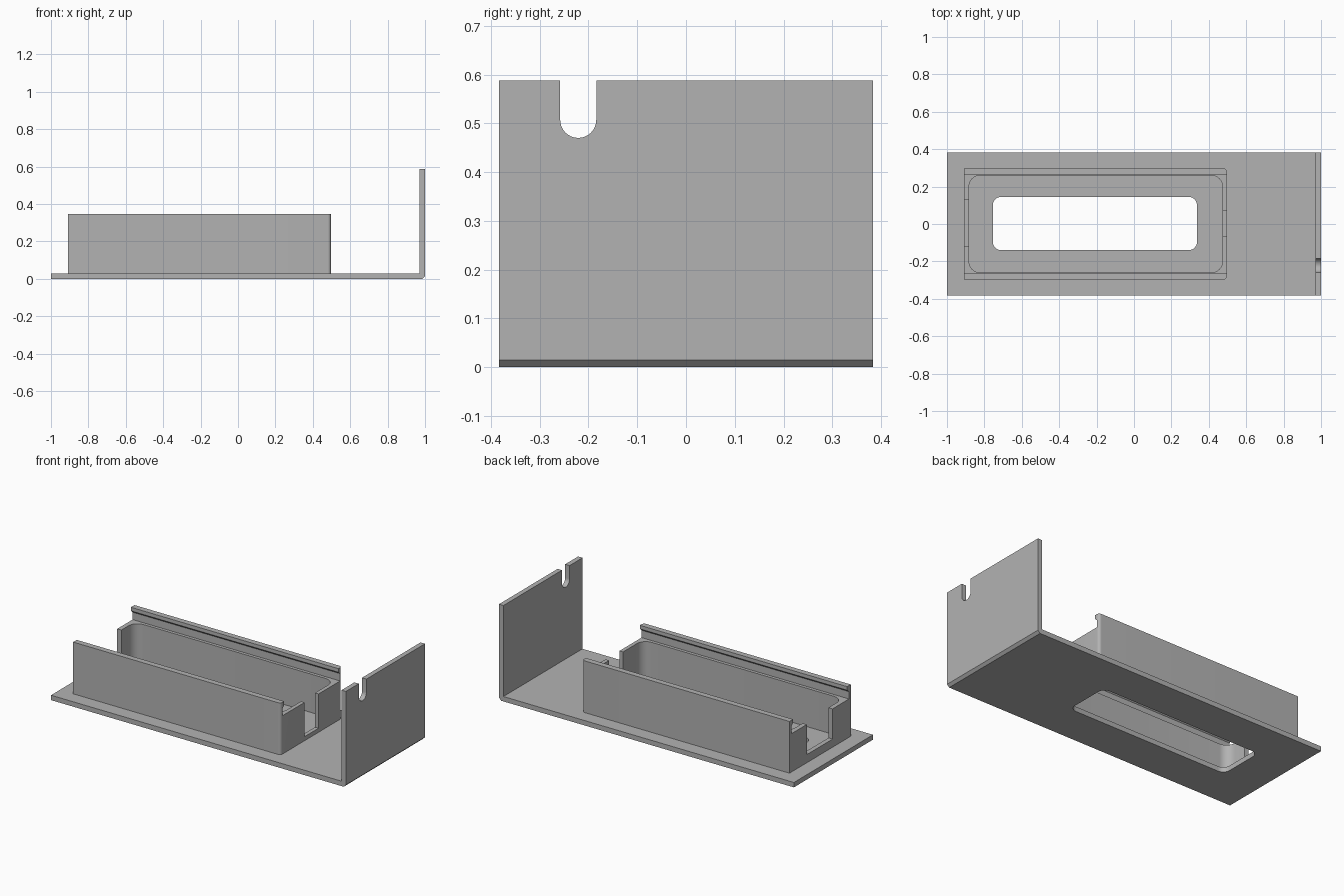
import bpy, bmesh, math
from mathutils import Vector

if "Cube" in bpy.data.objects:
    bpy.data.objects.remove(bpy.data.objects["Cube"])

grey = bpy.data.materials.new("matte_grey")
grey.use_nodes = True
grey.diffuse_color = (0.45, 0.45, 0.45, 1)
grey.node_tree.nodes["Principled BSDF"].inputs["Base Color"].default_value = (0.45, 0.45, 0.45, 1)


def prism(name, outline, lo, hi, axis="z"):
    """Extrude a 2D outline along one axis: xy along z, yz along x, xz along y."""
    place = {"z": lambda a, b, d: (a, b, d),
             "x": lambda a, b, d: (d, a, b),
             "y": lambda a, b, d: (a, d, b)}[axis]
    bm = bmesh.new()
    face = bm.faces.new([bm.verts.new(place(a, b, lo)) for a, b in outline])
    grown = bmesh.ops.extrude_face_region(bm, geom=[face])["geom"]
    verts = [v for v in grown if isinstance(v, bmesh.types.BMVert)]
    bmesh.ops.translate(bm, verts=verts, vec=Vector(place(0, 0, hi - lo)))
    bmesh.ops.recalc_face_normals(bm, faces=bm.faces)
    mesh = bpy.data.meshes.new(name)
    bm.to_mesh(mesh)
    bm.free()
    mesh.materials.append(grey)
    obj = bpy.data.objects.new(name, mesh)
    bpy.context.collection.objects.link(obj)
    return obj


def rounded(x0, x1, y0, y1, radii, steps=8):
    """Rectangle outline; radii run from the upper right, counter-clockwise."""
    points = []
    corners = [(x1, y1, -1, -1), (x0, y1, 1, -1), (x0, y0, 1, 1), (x1, y0, -1, 1)]
    for i, ((x, y, sx, sy), r) in enumerate(zip(corners, radii)):
        if r == 0:
            points.append((x, y))
            continue
        for k in range(steps + 1):
            a = math.pi / 2 * (i + k / steps)
            points.append((x + sx * r + r * math.cos(a), y + sy * r + r * math.sin(a)))
    return points


def cut(obj, cutters):
    """Subtract the cutters, keep the result and discard the helpers."""
    for c in cutters:
        c.hide_render = True
        mod = obj.modifiers.new("cut", "BOOLEAN")
        mod.operation, mod.solver, mod.object = "DIFFERENCE", "EXACT", c
    graph = bpy.context.evaluated_depsgraph_get()
    result = bpy.data.meshes.new_from_object(obj.evaluated_get(graph))
    obj.modifiers.clear()
    obj.data = result
    for c in cutters:
        bpy.data.objects.remove(c)


W, T = 0.383, 0.03          # half width and sheet thickness
LEDGE = 0.265               # height of the lid ledge

# Bent plate: floor and upright in one L profile with a chamfered heel
bracket = prism("bracket_plate",
                [(-1, 0), (0.985, 0), (1, 0.015), (1, 0.588), (0.97, 0.588), (0.97, T), (-1, T)],
                -W, W, "y")
window = prism("window_cutter", rounded(-0.755, 0.337, -0.14, 0.145, [0.045] * 4), -0.1, 0.1)
slot = prism("slot_cutter", rounded(-0.258, -0.184, 0.47, 0.7, [0, 0, 0.0369, 0.0369]),
             0.9, 1.1, "x")
cut(bracket, [window, slot])

# Tray walls standing on the plate
tray = prism("tray_walls", rounded(-0.91, 0.497, -0.297, 0.297, [0.018, 0, 0, 0.018]), T, 0.347)
cavity = prism("cavity_cutter", rounded(-0.882, 0.473, -0.26, 0.26, [0.06] * 4), -0.1, 0.5)

# Undercut channel for a sliding lid, open at both ends
half = [(0.279, LEDGE), (0.279, 0.31), (0.262, 0.325), (0.262, 0.5)]
channel = prism("channel_cutter", half + [(-y, z) for y, z in reversed(half)], -1, 0.9, "x")

# Notches through the end walls
left_notch = prism("notch_cutter", rounded(-0.12, 0.13, 0.08, 0.5, [0] * 4), -0.95, -0.8, "x")
right_notch = prism("notch_cutter", rounded(-0.065, 0.07, 0.055, 0.5, [0] * 4), 0.4, 0.6, "x")
cut(tray, [cavity, channel, left_notch, right_notch])

# Smooth the round corners and keep the folds sharp
bpy.ops.object.select_all(action="DESELECT")
for obj in (bracket, tray):
    obj.select_set(True)
bpy.context.view_layer.objects.active = tray
bpy.ops.object.shade_smooth_by_angle(angle=math.radians(30))
